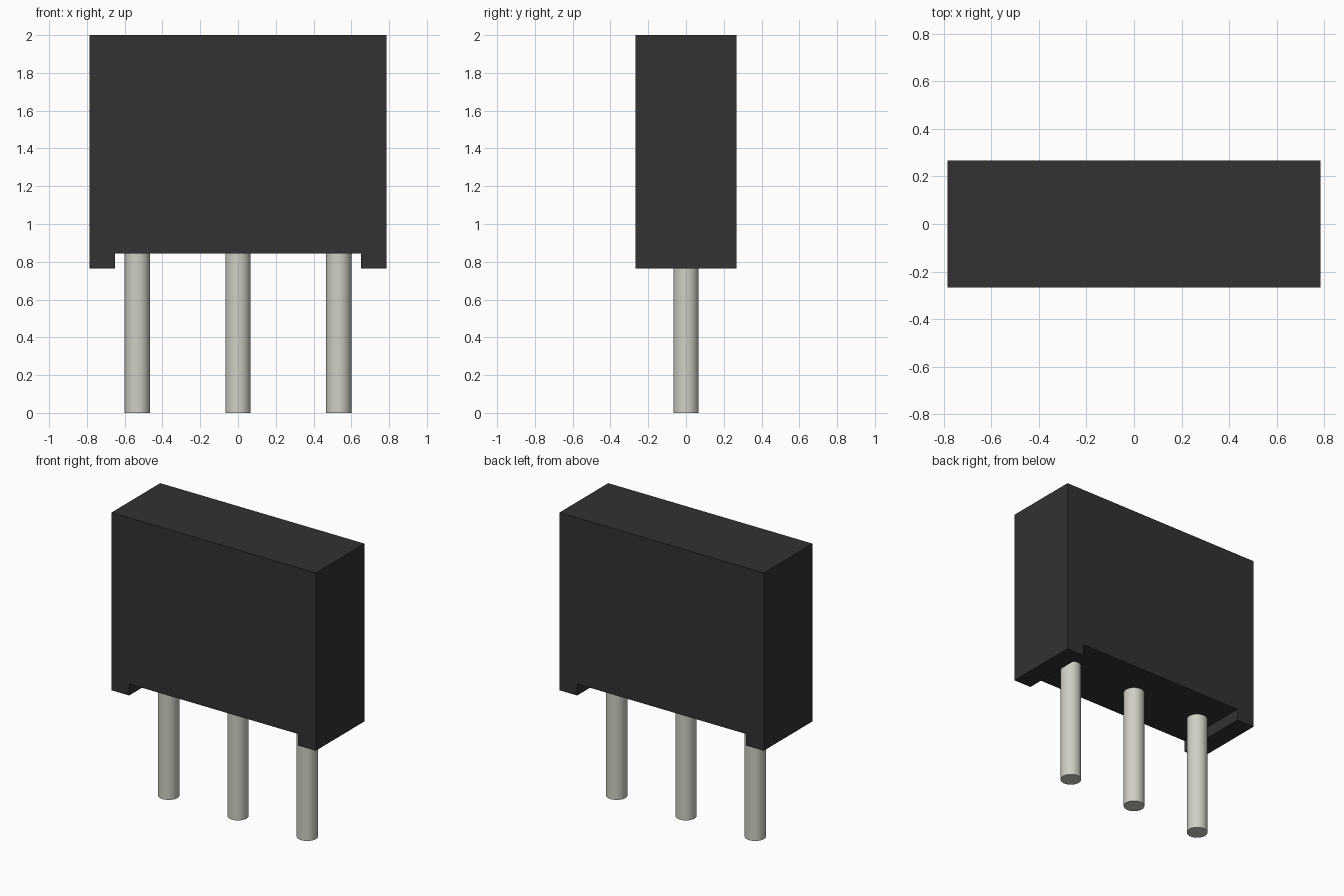
import bpy
import bmesh
import math

cube = bpy.data.objects.get("Cube")
if cube:
    bpy.data.objects.remove(cube, do_unlink=True)


def make_material(name, color, roughness):
    mat = bpy.data.materials.new(name)
    mat.use_nodes = True
    mat.diffuse_color = color
    bsdf = next(n for n in mat.node_tree.nodes if n.type == 'BSDF_PRINCIPLED')
    bsdf.inputs["Base Color"].default_value = color
    bsdf.inputs["Roughness"].default_value = roughness
    return mat


black_plastic = make_material("black plastic", (0.032, 0.032, 0.032, 1), 0.6)
pin_metal = make_material("pale grey metal", (0.63, 0.62, 0.55, 1), 0.4)

HALF_W, HALF_D = 0.785, 0.267
BASE, RECESS, TOP = 0.765, 0.845, 2.0
FOOT_IN = 0.65
PIN_R, PITCH = 0.067, 0.533

# Housing: notched front outline extruded through the depth
outline = [(-HALF_W, BASE), (-FOOT_IN, BASE), (-FOOT_IN, RECESS),
           (FOOT_IN, RECESS), (FOOT_IN, BASE), (HALF_W, BASE),
           (HALF_W, TOP), (-HALF_W, TOP)]
bm = bmesh.new()
front = bm.faces.new([bm.verts.new((x, -HALF_D, z)) for x, z in outline])
ext = bmesh.ops.extrude_face_region(bm, geom=[front], use_keep_orig=True)
back_verts = [g for g in ext["geom"] if isinstance(g, bmesh.types.BMVert)]
bmesh.ops.translate(bm, vec=(0, 2 * HALF_D, 0), verts=back_verts)
bmesh.ops.recalc_face_normals(bm, faces=bm.faces)
mesh = bpy.data.meshes.new("housing")
bm.to_mesh(mesh)
bm.free()
mesh.materials.append(black_plastic)
housing = bpy.data.objects.new("housing", mesh)
bpy.context.collection.objects.link(housing)

# Three round pins, their tops slightly embedded in the housing
pin_height = RECESS + 0.02
for name, x in (("right_pin", -PITCH), ("middle_pin", 0), ("left_pin", PITCH)):
    bpy.ops.mesh.primitive_cylinder_add(vertices=48, radius=PIN_R,
                                        depth=pin_height,
                                        location=(x, 0, pin_height / 2))
    pin = bpy.context.object
    pin.name = name
    pin.data.materials.append(pin_metal)
    bpy.ops.object.shade_smooth_by_angle(angle=math.radians(30))
